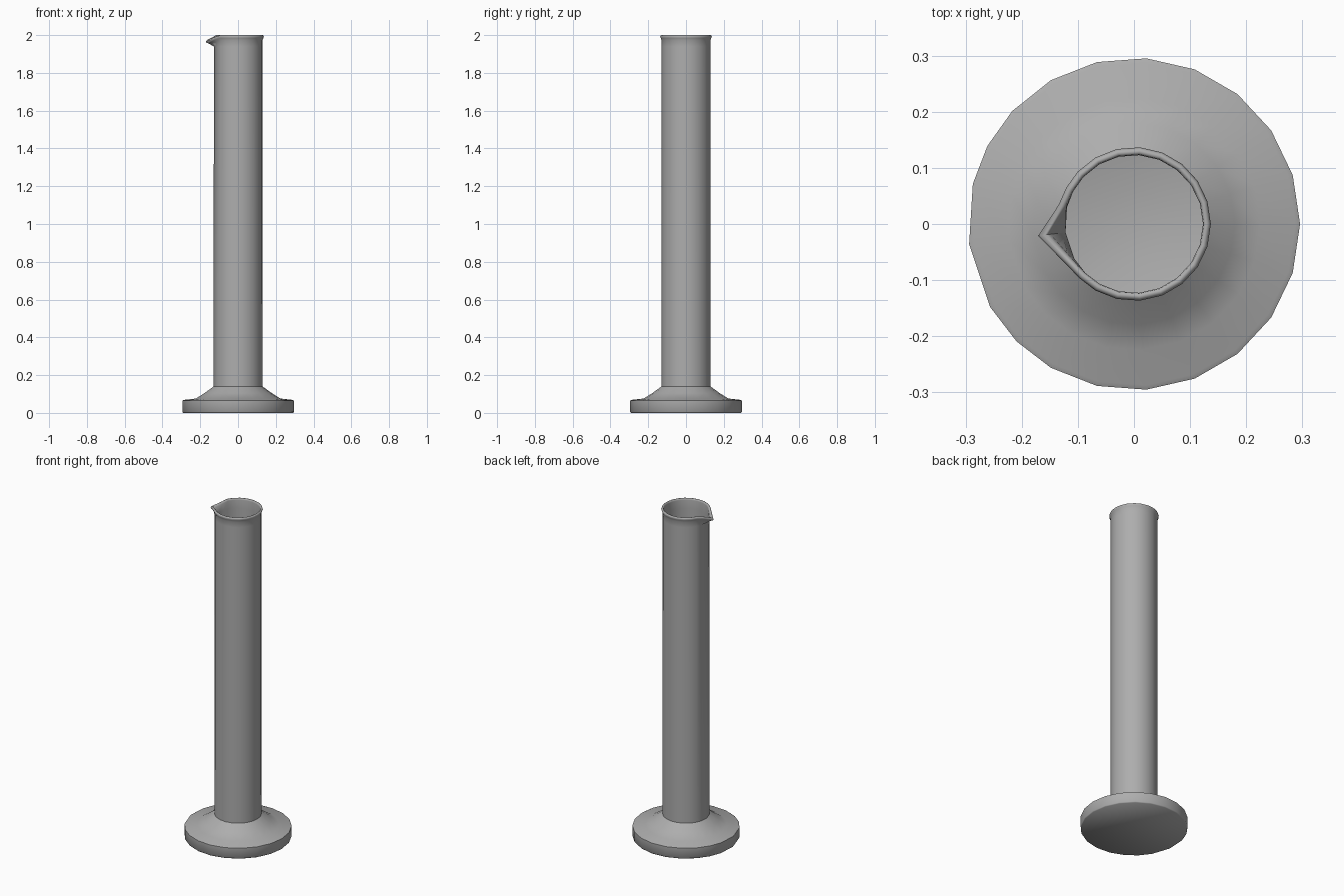
import bpy, bmesh
from math import cos, sin, radians

if "Cube" in bpy.data.objects:
    bpy.data.objects.remove(bpy.data.objects["Cube"])

# 21 sides, slightly uneven around the pouring lip (side 11)
SIDES, LIP = 21, 11
angles = [360 * i / SIDES for i in range(SIDES)]
angles[9:14] = [152, 166, 187, 210, 225]
lip_weight = {LIP - 1: (0.05, 0.3), LIP: (1.0, 1.0), LIP + 1: (0.12, 0.3)}


def lathe(name, rings):
    """Each ring: radius, height, lip push outward, lip drop. Both ends are capped."""
    bm = bmesh.new()
    loops = []
    for r, z, push, drop in rings:
        loop = []
        for i, a in enumerate(angles):
            out, down = lip_weight.get(i, (0, 0))
            rad = r + push * out
            loop.append(bm.verts.new((rad * cos(radians(a)), rad * sin(radians(a)), z - drop * down)))
        loops.append(loop)
    for low, high in zip(loops, loops[1:]):
        for i in range(SIDES):
            j = (i + 1) % SIDES
            bm.faces.new((low[i], low[j], high[j], high[i]))
    bm.faces.new(loops[0][::-1])
    bm.faces.new(loops[-1])
    bmesh.ops.recalc_face_normals(bm, faces=bm.faces)
    mesh = bpy.data.meshes.new(name)
    bm.to_mesh(mesh)
    bm.free()
    obj = bpy.data.objects.new(name, mesh)
    bpy.context.collection.objects.link(obj)
    bpy.ops.object.select_all(action='DESELECT')
    obj.select_set(True)
    bpy.context.view_layer.objects.active = obj
    bpy.ops.object.shade_smooth_by_angle(angle=radians(52))
    return obj


# Foot, tube, rolled rim with pouring lip, inner wall and shallow floor
cylinder = lathe("measuring_cylinder", [
    (0.292, 0.0, 0, 0),
    (0.296, 0.005, 0, 0),
    (0.296, 0.065, 0, 0),
    (0.288, 0.069, 0, 0),
    (0.225, 0.076, 0, 0),
    (0.180, 0.104, 0, 0),
    (0.130, 0.140, 0, 0),
    (0.129, 1.940, 0, 0),
    (0.129, 1.972, 0.028, 0.016),
    (0.134, 1.984, 0.034, 0.024),
    (0.137, 1.992, 0.035, 0.027),
    (0.1345, 1.998, 0.034, 0.027),
    (0.131, 2.000, 0.032, 0.025),
    (0.128, 2.000, 0.031, 0.025),
    (0.1245, 1.998, 0.030, 0.026),
    (0.123, 1.990, 0.027, 0.026),
    (0.123, 1.940, 0, 0),
    (0.123, 0.100, 0, 0),
    (0.060, 0.088, 0, 0),
])

# Dark grey surface
grey = bpy.data.materials.new("dark_grey")
grey.diffuse_color = (0.42, 0.42, 0.42, 1)
grey.use_nodes = True
grey.node_tree.nodes["Principled BSDF"].inputs["Base Color"].default_value = grey.diffuse_color
cylinder.data.materials.append(grey)
